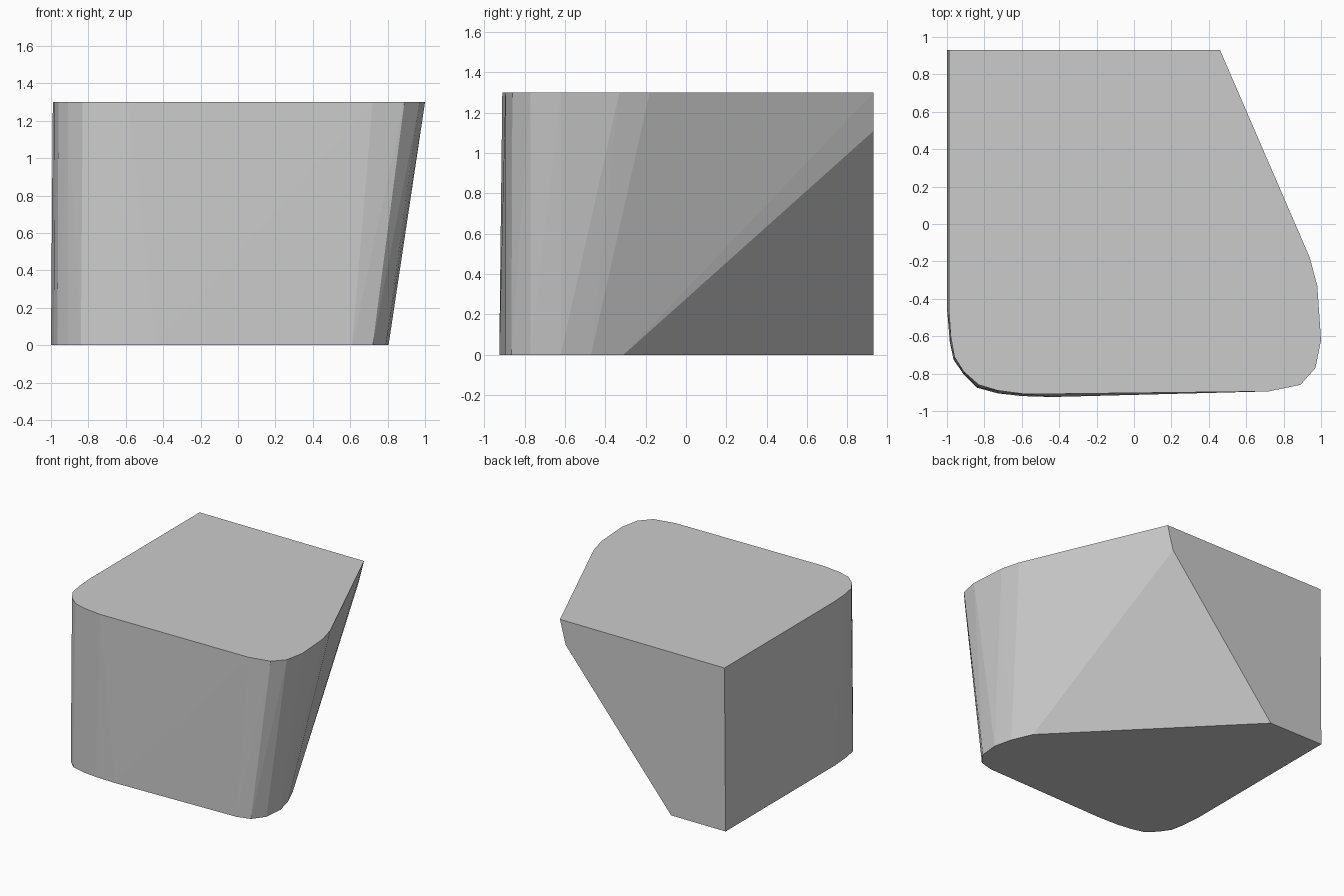
import bpy, bmesh

if "Cube" in bpy.data.objects:
    bpy.data.objects.remove(bpy.data.objects["Cube"])

# Top outline at z = 1.3, walked clockwise from the back left corner
top = [(-.99, .93), (.46, .93), (.94, -.18), (.98, -.33), (1, -.62), (.97, -.77),
       (.89, -.86), (.72, -.895), (-.58, -.91), (-.73, -.89), (-.83, -.86),
       (-.91, -.79), (-.96, -.71), (-.98, -.6), (-.99, -.45)]
# Bottom outline at z = 0, undercut towards the back right
bottom = [(-1, .93), (-.52, .93), (.70, -.31), (.77, -.47), (.805, -.62), (.79, -.77),
          (.72, -.865), (.61, -.895), (-.44, -.925), (-.6, -.92), (-.73, -.905),
          (-.84, -.875), (-.91, -.805), (-.965, -.725), (-.985, -.63), (-1, -.45)]
# Extra corner where the sloping undercut meets the back face
notch = [(.41, .93, 1.11)]

# Block: convex skin over both outlines
bm = bmesh.new()
for p in [(x, y, 1.3) for x, y in top] + [(x, y, 0) for x, y in bottom] + notch:
    bm.verts.new(p)
hull = bmesh.ops.convex_hull(bm, input=bm.verts[:])
loose = [v for v in bm.verts if not v.link_faces]
bmesh.ops.delete(bm, geom=loose, context='VERTS')
bmesh.ops.dissolve_limit(bm, angle_limit=0.002, verts=bm.verts[:], edges=bm.edges[:])
bmesh.ops.recalc_face_normals(bm, faces=bm.faces[:])

mesh = bpy.data.meshes.new("undercut_block")
bm.to_mesh(mesh)
bm.free()
block = bpy.data.objects.new("undercut_block", mesh)
bpy.context.collection.objects.link(block)
